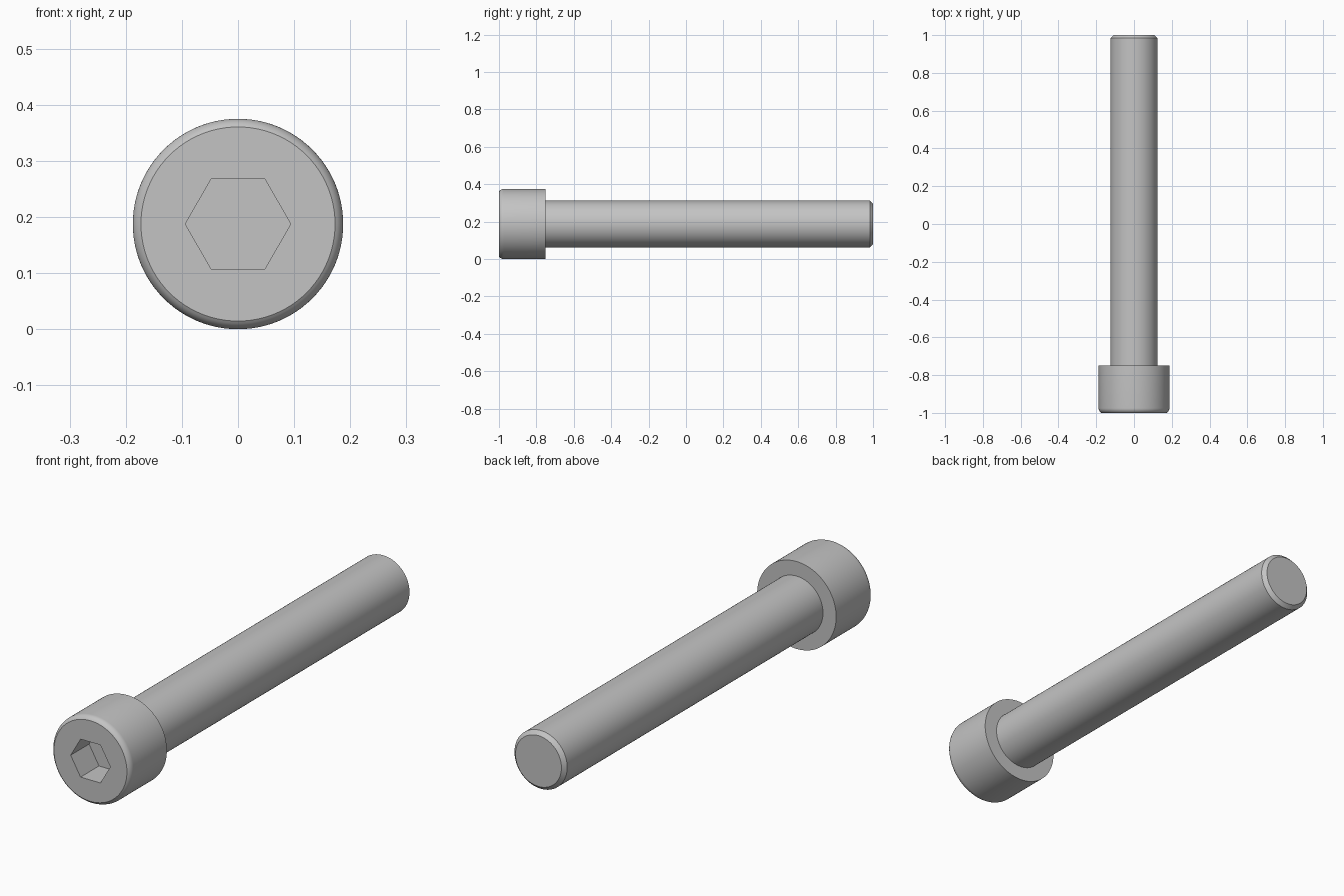
import bpy, bmesh
from math import sin, cos, pi, radians

cube = bpy.data.objects.get("Cube")
if cube:
    bpy.data.objects.remove(cube, do_unlink=True)

SIDES = 96
HEAD_R, SHANK_R = 0.1875, 0.125
AXIS_Z = HEAD_R

steel = bpy.data.materials.new("grey_steel")
steel.use_nodes = True
grey = (0.55, 0.55, 0.55, 1)
steel.diffuse_color = grey
steel.node_tree.nodes["Principled BSDF"].inputs["Base Color"].default_value = grey


def ring(bm, y, r, sides=SIDES):
    """Closed loop of vertices around the bolt axis."""
    return [bm.verts.new((r * cos(2 * pi * i / sides), y, r * sin(2 * pi * i / sides)))
            for i in range(sides)]


def loop_edges(bm, loop):
    pairs = zip(loop, loop[1:] + loop[:1])
    return [bm.edges.get(p) or bm.edges.new(p) for p in pairs]


def connect(bm, a, b):
    """Join two loops with quads, or fill the flat gap if their counts differ."""
    if len(a) == len(b):
        n = len(a)
        for i in range(n):
            j = (i + 1) % n
            bm.faces.new((a[i], a[j], b[j], b[i]))
    else:
        bmesh.ops.triangle_fill(bm, edges=loop_edges(bm, a) + loop_edges(bm, b),
                                use_beauty=True, normal=(0, -1, 0))


def turned_part(name, rings):
    """Solid built from (y, radius, sides) rings, capped at both ends."""
    bm = bmesh.new()
    loops = [ring(bm, *r) for r in rings]
    for a, b in zip(loops, loops[1:]):
        connect(bm, a, b)
    bm.faces.new(loops[0])
    bm.faces.new(loops[-1])
    bmesh.ops.recalc_face_normals(bm, faces=bm.faces)
    mesh = bpy.data.meshes.new(name)
    bm.to_mesh(mesh)
    bm.free()
    mesh.materials.append(steel)
    obj = bpy.data.objects.new(name, mesh)
    obj.location.z = AXIS_Z
    bpy.context.collection.objects.link(obj)
    bpy.ops.object.select_all(action='DESELECT')
    obj.select_set(True)
    bpy.context.view_layer.objects.active = obj
    bpy.ops.object.shade_smooth_by_angle(angle=radians(25))
    return obj


# Head: hex socket, rounded front rim, flat seat
rim, steps, sweep = 0.029, 6, radians(60)
round_over = []
for s in range(steps + 1):
    a = sweep * (1 - s / steps)
    y = -1 + rim * (sin(sweep) - sin(a))
    round_over.append((y, HEAD_R - rim * (1 - cos(a)), SIDES))
socket = [(-0.875, 0.094, 6), (-1, 0.094, 6)]
turned_part("socket_head", socket + round_over + [(-0.75, HEAD_R, SIDES)])

# Shank with chamfered tip
chamfer = 0.016
turned_part("shank", [(-0.76, SHANK_R, SIDES),
                      (1 - chamfer, SHANK_R, SIDES),
                      (1, SHANK_R - chamfer, SIDES)])
